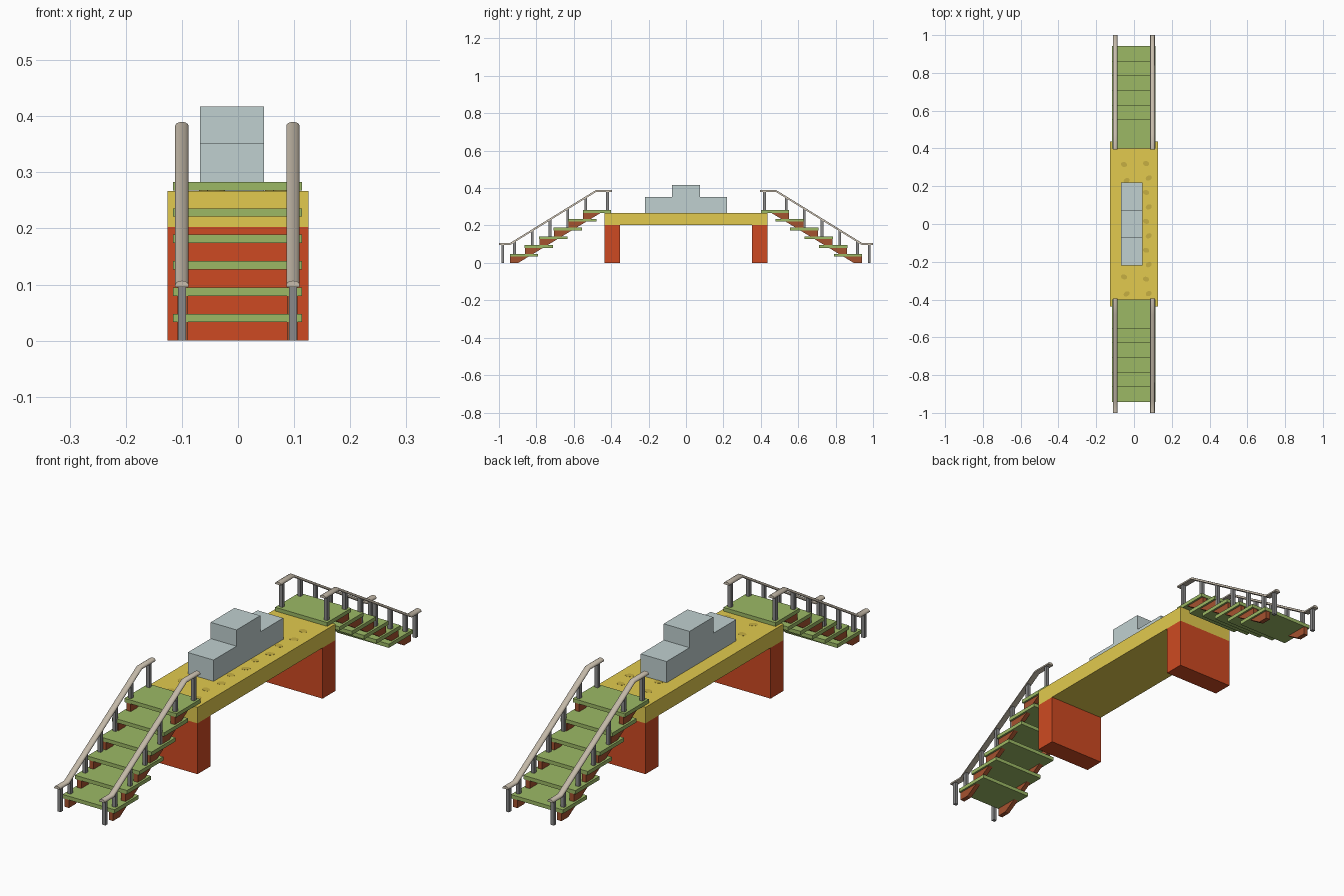
import bpy, bmesh, math

if "Cube" in bpy.data.objects:
    bpy.data.objects.remove(bpy.data.objects["Cube"])


def material(name, hexcol):
    def lin(c):
        return c / 12.92 if c <= 0.04045 else ((c + 0.055) / 1.055) ** 2.4
    m = bpy.data.materials.new(name)
    m.diffuse_color = [lin(int(hexcol[i:i + 2], 16) / 255) for i in (0, 2, 4)] + [1]
    m.use_nodes = True
    m.node_tree.nodes["Principled BSDF"].inputs["Base Color"].default_value = m.diffuse_color
    return m


YELLOW = material("deck_yellow", "E2CA4E")
OCHRE = material("footprint_ochre", "C6AF42")
RED = material("support_red", "CE4A22")
BROWN = material("stringer_brown", "A5522F")
GREEN = material("tread_green", "9CB965")
BLUE = material("podium_blue_grey", "C0D0D0")
TAUPE = material("handrail_taupe", "CABFAE")
GREY = material("post_grey", "8A8A8A")


def finish(name, bm, mat, smooth=False):
    bmesh.ops.recalc_face_normals(bm, faces=bm.faces)
    me = bpy.data.meshes.new(name)
    bm.to_mesh(me)
    bm.free()
    me.materials.append(mat)
    ob = bpy.data.objects.new(name, me)
    bpy.context.collection.objects.link(ob)
    if smooth:
        bpy.ops.object.select_all(action="DESELECT")
        ob.select_set(True)
        bpy.context.view_layer.objects.active = ob
        bpy.ops.object.shade_smooth_by_angle(angle=math.radians(50))
    return ob


def add_box(bm, x0, x1, y0, y1, z0, z1):
    vs = bmesh.ops.create_cube(bm, size=1)["verts"]
    for v in vs:
        v.co = ((x0 + x1) / 2 + v.co.x * (x1 - x0),
                (y0 + y1) / 2 + v.co.y * (y1 - y0),
                (z0 + z1) / 2 + v.co.z * (z1 - z0))


def box(name, mat, *dims):
    bm = bmesh.new()
    add_box(bm, *dims)
    return finish(name, bm, mat)


def bridge_rings(bm, rings):
    """Join a series of equal point rings into a capped solid."""
    rows = [[bm.verts.new(p) for p in r] for r in rings]
    n = len(rows[0])
    for a, b in zip(rows, rows[1:]):
        for i in range(n):
            j = (i + 1) % n
            bm.faces.new((a[i], a[j], b[j], b[i]))
    bm.faces.new(rows[0])
    bm.faces.new(rows[-1])


# Deck and its two supports
box("deck", YELLOW, -.126, .126, -.436, .436, .203, .267)
box("front_support", RED, -.126, .126, -.436, -.354, 0, .203)
box("back_support", RED, -.126, .126, .354, .436, 0, .203)

# Three-level winners' podium
box("podium_front_block", BLUE, -.068, .046, -.22, -.075, .267, .352)
box("podium_middle_block", BLUE, -.068, .046, -.075, .075, .267, .417)
box("podium_back_block", BLUE, -.068, .046, .075, .22, .267, .352)

# Painted footprints on the deck
bm = bmesh.new()
spots = [(.07, .32 - .0765 * k) for k in range(10)]
spots += [(-.047, y) for y in (.315, .23, -.28, -.37)]
for k, (x, y) in enumerate(spots):
    a = .5 if k % 2 else -.3
    x += .008 if k % 2 else -.006
    ring = [(x + .017 * math.cos(t) * math.cos(a) - .013 * math.sin(t) * math.sin(a),
             y + .017 * math.cos(t) * math.sin(a) + .013 * math.sin(t) * math.cos(a))
            for t in (math.tau * i / 12 for i in range(12))]
    bridge_rings(bm, [[(p, q, z) for p, q in ring] for z in (.2665, .2675)])
finish("deck_footprints", bm, OCHRE)

# Stair layout, measured on the front (-y) flight
STEPS, RUN, RISE, Y0 = 6, .078, .047, -.942


def tread_top(i):
    return .048 + RISE * i


RAIL_PATH = [(-1.0, .101), (-.94, .101), (-.481, .384), (-.395, .384)]
# Rounded top over a flat underside
RAIL_SECTION = [(-.012, -.005), (.012, -.005)] + [
    (.012 * math.cos(math.pi * i / 6), .007 * math.sin(math.pi * i / 6) - .001)
    for i in range(7)]


def rail_height(y):
    for (ya, za), (yb, zb) in zip(RAIL_PATH, RAIL_PATH[1:]):
        if y <= yb:
            return za + (zb - za) * (y - ya) / (yb - ya)
    return RAIL_PATH[-1][1]


def flight(label, s):
    """One stair flight; s = 1 for the front, -1 for its mirror at the back."""
    def ybox(bm, x0, x1, y0, y1, z0, z1):
        add_box(bm, x0, x1, min(y0 * s, y1 * s), max(y0 * s, y1 * s), z0, z1)

    # Treads
    bm = bmesh.new()
    for i in range(STEPS):
        y = Y0 + RUN * i
        ybox(bm, -.116, .114, y, y + .152, tread_top(i) - .015, tread_top(i))
    finish(label + "_treads", bm, GREEN)

    # Saw-tooth stringers under the treads
    outline = []
    for i in range(STEPS):
        y = Y0 + RUN * i + .002
        low = 0 if i == 0 else tread_top(i - 1) - .015
        outline += [(y, low), (y, tread_top(i) - .015)]
    outline += [(-.455, tread_top(5) - .015), (-.897, 0)]
    bm = bmesh.new()
    for x0, x1 in ((-.108, -.089), (.087, .106)):
        bridge_rings(bm, [[(x, y * s, z) for y, z in outline] for x in (x0, x1)])
    finish(label + "_stringers", bm, BROWN)

    for side, x in (("left", -.1), ("right", .098)):
        # Handrail swept along the path with upright mitred sections
        bm = bmesh.new()
        bridge_rings(bm, [[(x + u, y * s, z + w) for u, w in RAIL_SECTION]
                          for y, z in RAIL_PATH])
        finish(f"{label}_{side}_handrail", bm, TAUPE, smooth=True)
        # Posts standing on the ground and on the treads
        bm = bmesh.new()
        ybox(bm, x - .007, x + .007, -.987, -.973, 0, .099)
        for y in (-.917, -.822, -.727, -.632, -.535, -.42):
            i = min(STEPS - 1, int((y - Y0) / RUN))
            ybox(bm, x - .007, x + .007, y - .007, y + .007,
                 tread_top(i) - .005, rail_height(y))
        finish(f"{label}_{side}_posts", bm, GREY)


flight("front_stair", 1)
flight("back_stair", -1)
